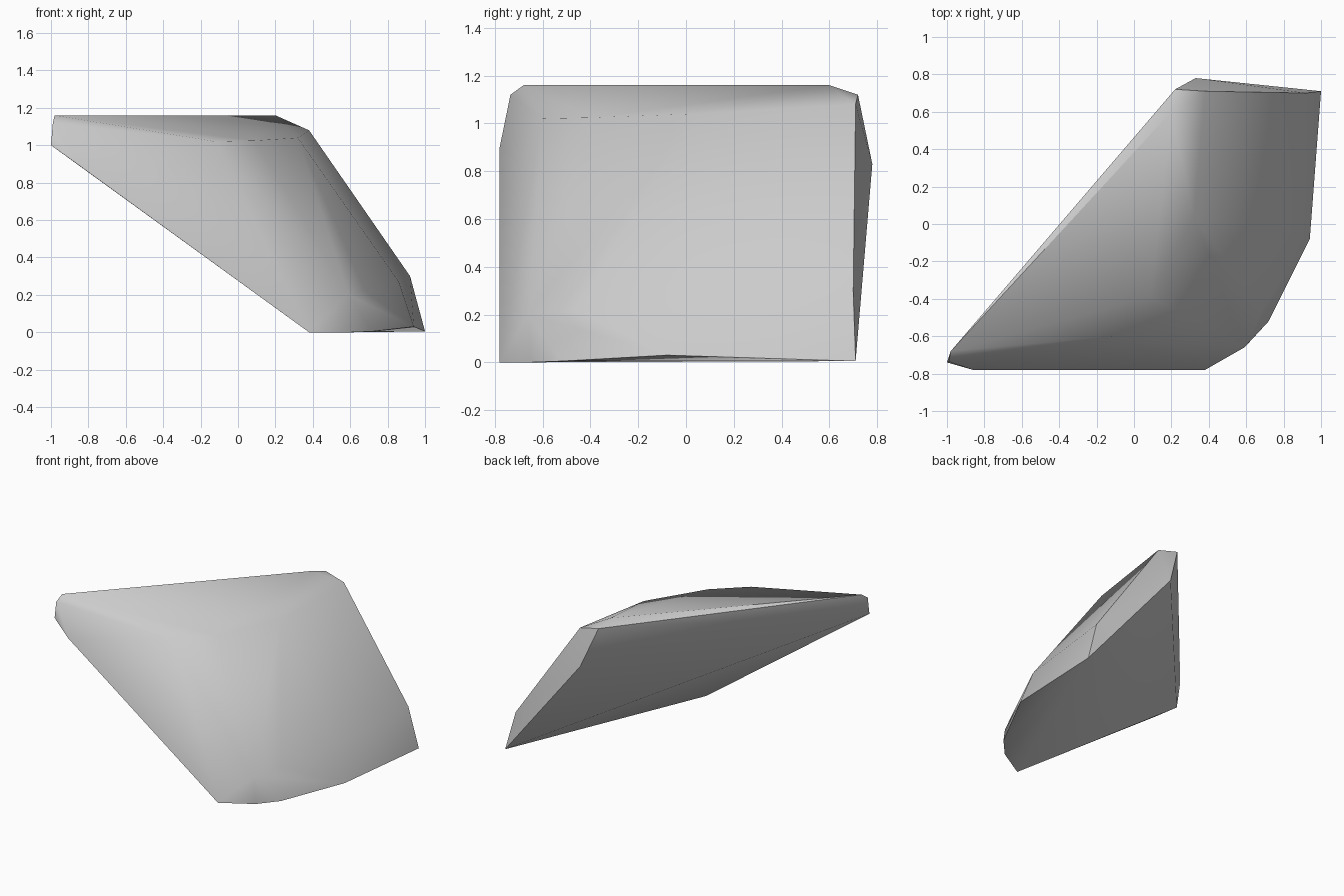
import bpy, bmesh, math

cube = bpy.data.objects.get("Cube")
if cube:
    bpy.data.objects.remove(cube)

# Stone colour
stone = bpy.data.materials.new("grey_stone")
stone.use_nodes = True
colour = (0.6, 0.6, 0.6, 1)
stone.diffuse_color = colour
stone.node_tree.nodes["Principled BSDF"].inputs["Base Color"].default_value = colour

# Corners of the slanted rock, grouped by region
left_tip = [(-.86, -.78, .9), (-1, -.74, 1), (-.99, -.735, 1.12), (-.98, -.68, 1.16)]
top_rim = [(.2, .6, 1.16), (.22, .72, 1.12), (.38, .71, 1.08),
           (.32, .04, 1.04), (.09, -.39, 1.025), (-.12, -.6, 1.02)]
lower_bend = [(.59, -.66, .2), (.68, -.46, .22), (.86, -.04, .27), (.92, .7, .3)]
foot = [(.38, -.78, 0), (.6, -.65, 0), (.72, -.52, .005), (.94, -.08, .03), (1, .71, .005)]
back = [(.33, .78, .83)]

# Wrap the corners in a solid block
bm = bmesh.new()
for corner in left_tip + top_rim + lower_bend + foot + back:
    bm.verts.new(corner)
hull = bmesh.ops.convex_hull(bm, input=bm.verts)
loose = [v for v in bm.verts if not v.link_faces]
bmesh.ops.delete(bm, geom=loose, context='VERTS')
bmesh.ops.recalc_face_normals(bm, faces=bm.faces)
mesh = bpy.data.meshes.new("rock")
bm.to_mesh(mesh)
bm.free()
mesh.materials.append(stone)
rock = bpy.data.objects.new("rock", mesh)
bpy.context.collection.objects.link(rock)

# Soft shading with the strong edges kept crisp
bpy.context.view_layer.objects.active = rock
rock.select_set(True)
bpy.ops.object.shade_smooth_by_angle(angle=math.radians(40))
